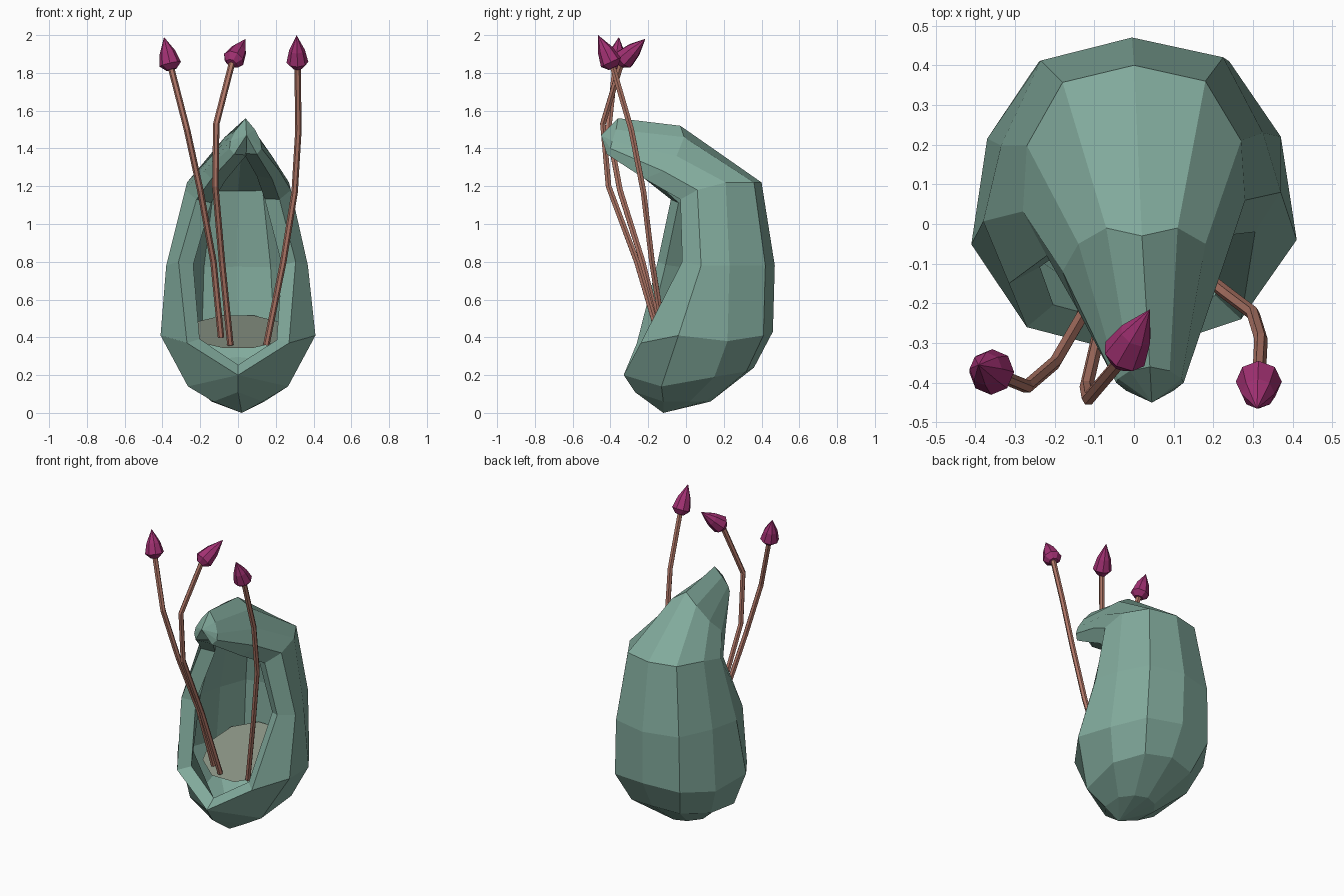
import bpy, bmesh
from mathutils import Vector
from math import cos, sin, tau

if "Cube" in bpy.data.objects:
    bpy.data.objects.remove(bpy.data.objects["Cube"])


def material(name, rgb):
    m = bpy.data.materials.new(name)
    m.diffuse_color = (*rgb, 1)
    m.use_nodes = True
    m.node_tree.nodes["Principled BSDF"].inputs["Base Color"].default_value = m.diffuse_color
    return m


def make(name, bm, mat):
    me = bpy.data.meshes.new(name)
    bm.to_mesh(me)
    bm.free()
    ob = bpy.data.objects.new(name, me)
    bpy.context.collection.objects.link(ob)
    me.materials.append(mat)
    return ob


def tube(name, path, radii, sides, mat):
    bm = bmesh.new()
    path = [Vector(p) for p in path]
    rings = []
    for i, p in enumerate(path):
        d = (path[min(i + 1, len(path) - 1)] - path[max(i - 1, 0)]).normalized()
        u = d.cross(Vector((0, 1, 0))).normalized()
        v = d.cross(u)
        rings.append([bm.verts.new(p + (u * cos(tau * k / sides) + v * sin(tau * k / sides)) * radii[i])
                      for k in range(sides)])
    for a, b in zip(rings, rings[1:]):
        for k in range(sides):
            j = (k + 1) % sides
            bm.faces.new((a[k], a[j], b[j], b[k]))
    bm.faces.new(rings[0])
    bm.faces.new(rings[-1])
    bmesh.ops.remove_doubles(bm, verts=bm.verts, dist=0.0005)
    bmesh.ops.recalc_face_normals(bm, faces=bm.faces)
    return make(name, bm, mat)


green = material("shell_green", (0.22, 0.40, 0.33))
brown = material("stem_brown", (0.45, 0.19, 0.14))
magenta = material("bud_magenta", (0.36, 0.03, 0.17))
grey = material("pool_grey", (0.25, 0.29, 0.23))

# Shell: half rows from back centre round to the front rim, bottom to hood
# each row: centre x shift, extra y of left rim, then points
rows = [
    (0, 0, [(0, .13, .06), (.08, .1, .06), (.14, .02, .06), (.13, -.12, .06), (0, -.27, .11)]),
    (0, 0, [(0, .36, .24), (.18, .32, .22), (.29, .15, .19), (.265, -.13, .14), (0, -.33, .20)]),
    (0, -.02, [(0, .46, .43), (.24, .41, .41), (.37, .22, .38), (.41, -.04, .41), (.27, -.24, .37)]),
    (-.005, -.13, [(0, .47, .78), (.23, .42, .78), (.33, .23, .78), (.375, .08, .78), (.31, -.02, .80)]),
    (0, -.05, [(0, .40, 1.22), (.18, .36, 1.22), (.27, .21, 1.22), (.28, .06, 1.18), (.22, -.03, 1.13)]),
    (.02, 0, [(0, -.03, 1.52), (.09, -.01, 1.46), (.16, -.05, 1.36), (.20, -.12, 1.28), (.16, -.22, 1.24)]),
    (.04, 0, [(0, -.36, 1.56), (.05, -.37, 1.50), (.08, -.39, 1.44), (.085, -.40, 1.40), (.06, -.42, 1.37)]),
]
bm = bmesh.new()
grid = [[bm.verts.new((.02, -.12, 0)) for _ in range(9)]]
for sx, ly, pts in rows:
    left = [(-x, y + ly * (i / 4) ** 2, z) for i, (x, y, z) in enumerate(pts)][:0:-1]
    grid.append([bm.verts.new((x + sx, y, z)) for x, y, z in left + pts])
grid.append([bm.verts.new((.045, -.45, 1.47)) for _ in range(9)])
for a, b in zip(grid, grid[1:]):
    for i in range(8):
        bm.faces.new((a[i], b[i], b[i + 1], a[i + 1]))
bmesh.ops.remove_doubles(bm, verts=bm.verts, dist=0.001)
bmesh.ops.recalc_face_normals(bm, faces=bm.faces)
back = max(bm.faces, key=lambda f: f.calc_center_median().y)
if back.normal.y < 0:
    bmesh.ops.reverse_faces(bm, faces=bm.faces)
shell = make("pod_shell", bm, green)
mod = shell.modifiers.new("wall", 'SOLIDIFY')
mod.thickness = 0.09
mod.offset = -1

# Tilted pool surface inside the pod
bm = bmesh.new()
pool = [bm.verts.new((.27 * cos(tau * k / 10), .09 + .26 * sin(tau * k / 10),
                      .43 + .09 * sin(tau * k / 10))) for k in range(10)]
bm.faces.new(pool)
make("pool", bm, grey)

# Stems with pointed buds
plants = {
    "left": ([(-.09, -.13, .40), (-.13, -.23, .80), (-.20, -.35, 1.18), (-.27, -.41, 1.50), (-.355, -.375, 1.83)],
             (-.392, -.355, 1.99)),
    "middle": ([(-.04, -.13, .36), (-.085, -.26, .80), (-.12, -.41, 1.20), (-.115, -.44, 1.53), (-.03, -.34, 1.86)],
               (.04, -.215, 1.98)),
    "right": ([(.15, -.11, .36), (.24, -.18, .80), (.30, -.225, 1.17), (.32, -.29, 1.50), (.315, -.39, 1.84)],
              (.31, -.465, 2.0)),
}
for side, (path, tip) in plants.items():
    tube(side + "_stem", path, [.017] * 5, 6, brown)
    base, tip = Vector(path[-1]), Vector(tip)
    tube(side + "_bud", [base.lerp(tip, t) for t in (-.08, .1, .5, 1)], [.028, .058, .042, 0.0001], 8, magenta)
